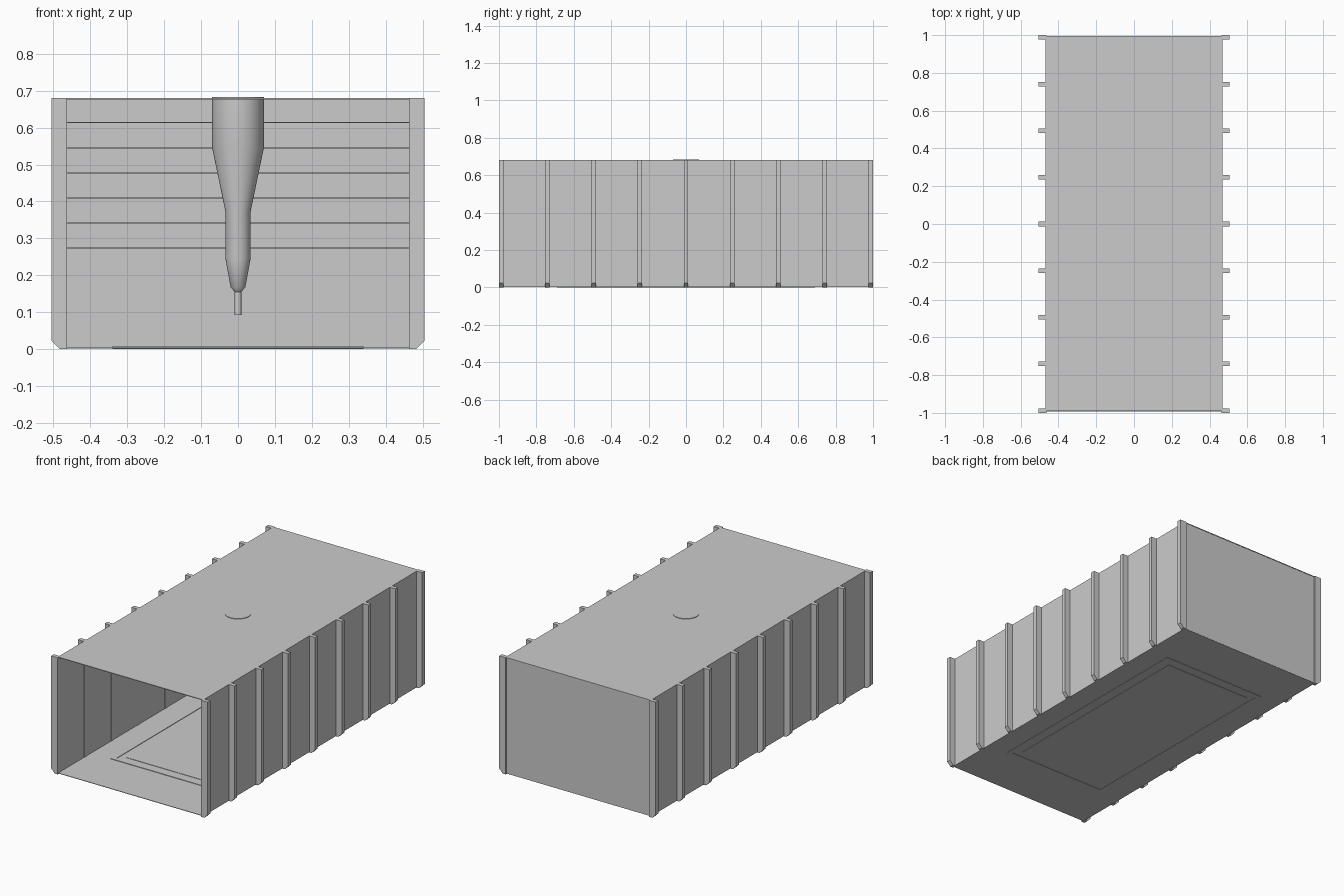
import bpy, bmesh, math

if "Cube" in bpy.data.objects:
    bpy.data.objects.remove(bpy.data.objects["Cube"])

H = 0.68      # chamber height
W = 0.465     # half width of the inside


def finish(name, bm):
    bmesh.ops.recalc_face_normals(bm, faces=bm.faces)
    me = bpy.data.meshes.new(name)
    bm.to_mesh(me)
    bm.free()
    ob = bpy.data.objects.new(name, me)
    bpy.context.collection.objects.link(ob)
    return ob


def box(name, x0, x1, y0, y1, z0, z1):
    bm = bmesh.new()
    bmesh.ops.create_cube(bm, size=1)
    for v in bm.verts:
        v.co = (x1 if v.co.x > 0 else x0, y1 if v.co.y > 0 else y0, z1 if v.co.z > 0 else z0)
    return finish(name, bm)


def prism(name, pts, y0, y1):
    """Extrude an x-z outline along y."""
    bm = bmesh.new()
    face = bm.faces.new([bm.verts.new((x, y0, z)) for x, z in pts])
    out = bmesh.ops.extrude_face_region(bm, geom=[face])
    for g in out["geom"]:
        if isinstance(g, bmesh.types.BMVert):
            g.co.y = y1
    return finish(name, bm)


def ring(name, ox, oy, ix, iy, z0, z1):
    """Rectangular frame with an open middle."""
    bm = bmesh.new()
    signs = [(-1, -1), (1, -1), (1, 1), (-1, 1)]
    loops = [[bm.verts.new((sx * hx, sy * hy, z)) for sx, sy in signs]
             for hx, hy, z in ((ox, oy, z0), (ox, oy, z1), (ix, iy, z1), (ix, iy, z0))]
    for k in range(4):
        a, b = loops[k], loops[(k + 1) % 4]
        for i in range(4):
            j = (i + 1) % 4
            bm.faces.new((a[i], a[j], b[j], b[i]))
    return finish(name, bm)


# Shell sheets, open at the front
box("ceiling", -W - 0.004, W + 0.004, -0.99, 0.995, H - 0.004, H)
ring("floor", W + 0.004, 0.992, 0.34, 0.69, 0.002, 0.005)
box("back_wall", -W, W, 0.988, 0.993, 0.003, H - 0.002)
for side, s in (("left", -1), ("right", 1)):
    xs = sorted((s * W, s * (W + 0.004)))
    box(side + "_wall", *xs, -0.99, 0.99, 0.003, H - 0.002)

# Shallow horizontal ledges on the inside of the back wall
for i in range(4, 10):
    z = i * H / 10
    box(f"back_ledge_{i - 3}", -W, W, 0.978, 0.989, z, z + 0.003)

# Outer ribs with a chamfered foot
for side, s in (("left", -1), ("right", 1)):
    outline = [(s * x, z) for x, z in
               ((0.463, 0), (0.482, 0), (0.505, 0.023), (0.505, H), (0.463, H))]
    for i in range(9):
        y = -0.988 + i * 0.247
        prism(f"{side}_rib_{i + 1}", outline, y - 0.012, y + 0.012)

# Floor hatch: raised rim, sunken groove and centre panel
ring("hatch_rim", 0.34, 0.69, 0.315, 0.665, 0.0, 0.008)
ring("hatch_groove", 0.315, 0.665, 0.28, 0.63, 0.002, 0.005)
box("hatch_panel", -0.28, 0.28, -0.63, 0.63, 0.0, 0.007)

# Stepped nozzle hanging from the ceiling
profile = [(0.070, 0.683), (0.070, 0.545), (0.034, 0.372), (0.034, 0.245),
           (0.020, 0.168), (0.009, 0.155), (0.009, 0.092)]
N = 48
bm = bmesh.new()
rings = [[bm.verts.new((r * math.cos(2 * math.pi * k / N), r * math.sin(2 * math.pi * k / N), z))
          for k in range(N)] for r, z in profile]
for a, b in zip(rings, rings[1:]):
    for k in range(N):
        j = (k + 1) % N
        bm.faces.new((a[k], a[j], b[j], b[k]))
bm.faces.new(rings[0])
bm.faces.new(rings[-1])
nozzle = finish("nozzle", bm)
bpy.ops.object.select_all(action='DESELECT')
nozzle.select_set(True)
bpy.context.view_layer.objects.active = nozzle
bpy.ops.object.shade_smooth_by_angle(angle=math.radians(30))
